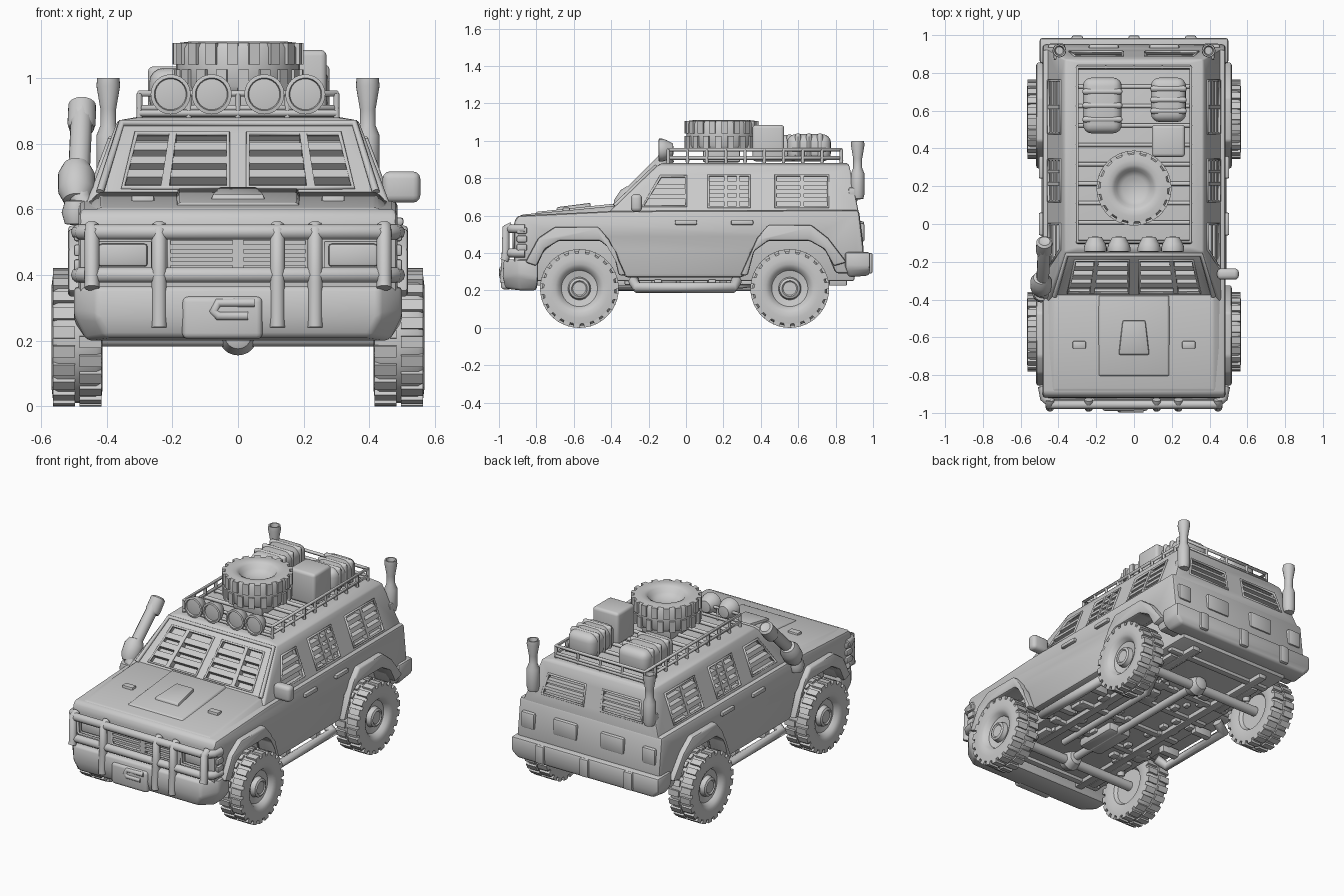
import bpy, bmesh, math, random
from mathutils import Vector, Matrix

if "Cube" in bpy.data.objects:
    bpy.data.objects.remove(bpy.data.objects["Cube"])

random.seed(4)


def add(name, bm, bevel=0.0, seg=2):
    if bevel:
        edges = [e for e in bm.edges if len(e.link_faces) == 2 and e.calc_face_angle(0) > 0.3]
        bmesh.ops.bevel(bm, geom=edges, offset=bevel, segments=seg, profile=0.5, affect='EDGES', clamp_overlap=True)
    bmesh.ops.recalc_face_normals(bm, faces=bm.faces)
    me = bpy.data.meshes.new(name)
    bm.to_mesh(me)
    bm.free()
    me.shade_smooth()
    me.set_sharp_from_angle(angle=math.radians(38))
    ob = bpy.data.objects.new(name, me)
    bpy.context.collection.objects.link(ob)
    return ob


def prism_into(bm, pts, fn, d0, d1):
    a = [bm.verts.new(fn(u, v, d0)) for u, v in pts]
    b = [bm.verts.new(fn(u, v, d1)) for u, v in pts]
    faces = [bm.faces.new(a), bm.faces.new(b[::-1])]
    n = len(pts)
    faces += [bm.faces.new((a[i], b[i], b[(i + 1) % n], a[(i + 1) % n])) for i in range(n)]
    bmesh.ops.recalc_face_normals(bm, faces=faces)


def prism(name, pts, fn, d0, d1, bevel=0.0):
    bm = bmesh.new()
    prism_into(bm, pts, fn, d0, d1)
    return add(name, bm, bevel)


def box(name, lo, hi, bevel=0.01, seg=2):
    bm = bmesh.new()
    c, s = (Vector(lo) + Vector(hi)) / 2, Vector(hi) - Vector(lo)
    bmesh.ops.create_cube(bm, size=1, matrix=Matrix.Translation(c) @ Matrix.Diagonal((*s, 1)))
    return add(name, bm, bevel, seg)


def hull(name, pts, bevel):
    # pts are the right half; mirrored over x
    bm = bmesh.new()
    for x, y, z in pts:
        bm.verts.new((x, y, z)), bm.verts.new((-x, y, z))
    bmesh.ops.convex_hull(bm, input=bm.verts)
    bmesh.ops.dissolve_limit(bm, angle_limit=0.02, verts=bm.verts, edges=bm.edges)
    return add(name, bm, bevel)


def tube(name, pts, r, cyclic=False):
    cu = bpy.data.curves.new(name, 'CURVE')
    cu.dimensions, cu.bevel_depth, cu.bevel_resolution, cu.use_fill_caps = '3D', r, 3, True
    sp = cu.splines.new('POLY')
    sp.points.add(len(pts) - 1)
    for p, co in zip(sp.points, pts):
        p.co = (*co, 1)
    sp.use_cyclic_u = cyclic
    ob = bpy.data.objects.new(name, cu)
    bpy.context.collection.objects.link(ob)


def lathe_bm(prof, seg=40):
    bm = bmesh.new()
    rings = [[bm.verts.new((r * math.cos(t), r * math.sin(t), h)) for t in
              [2 * math.pi * i / seg for i in range(seg)]] for r, h in prof]
    for a, b in zip(rings, rings[1:]):
        for i in range(seg):
            j = (i + 1) % seg
            bm.faces.new((a[i], a[j], b[j], b[i]))
    bmesh.ops.remove_doubles(bm, verts=bm.verts, dist=1e-5)
    return bm


def lathe(name, prof, loc, direction=(0, 0, 1), bm=None):
    bm = bm or lathe_bm(prof, 24)
    q = Vector(direction).to_track_quat('Z', 'Y')
    bm.transform(Matrix.Translation(loc) @ q.to_matrix().to_4x4())
    return add(name, bm)


def wheel(name, loc, direction, R, w, hub=True, n=22):
    h = w / 2
    prof = [(0, -.6), (.5, -.6), (.56, -.85), (.75, -1), (.9, -.95), (.95, -.75), (.95, .75), (.9, .95),
            (.75, 1), (.62, .97), (.53, .85), (.46, .55)]
    prof += [(.29, .45), (.26, .8), (.2, .88), (.17, .8), (0, .8)] if hub else [(.32, .3), (0, .2)]
    bm = lathe_bm([(r * R, z * h) for r, z in prof])
    # staggered tread blocks
    for s in (1, -1):
        for i in range(n):
            m = Matrix.Rotation(2 * math.pi * (i + .25 * s) / n, 4, 'Z') @ Matrix.Translation((.945 * R, 0, s * h * .52))
            bmesh.ops.create_cube(bm, size=1, matrix=m @ Matrix.Diagonal((.11 * R, .17 * R, h * .86, 1)))
    lathe(name, None, loc, direction, bm)


def window(name, shape, fn, cutter, rows, cols=(), depth=.03):
    # recessed opening with rim and protective bars
    bl, br, tl, tr, v0, v1 = shape
    quad = [(bl, v0), (br, v0), (tr, v1), (tl, v1)]
    prism_into(cutter, quad, fn, -depth, .06)
    tube(name + "_rim", [fn(u, v, 0) for u, v in quad], .008, True)

    def at(f, t):
        return ((bl + (br - bl) * f) * (1 - t) + (tl + (tr - tl) * f) * t, v0 + (v1 - v0) * t)
    bm = bmesh.new()
    for i in range(1, rows):
        t, k = i / rows, .07
        prism_into(bm, [at(0, t - k), at(1, t - k), at(1, t + k), at(0, t + k)], fn, -depth - .005, .004)
    for f in cols:
        prism_into(bm, [at(f - .04, 0), at(f + .04, 0), at(f + .04, 1), at(f - .04, 1)], fn, -depth - .005, .008)
    add(name + "_bars", bm)


def cut(ob, cutter):
    cu = add("window_cutter", cutter)
    m = ob.modifiers.new("cut", 'BOOLEAN')
    m.object, m.operation, m.solver = cu, 'DIFFERENCE', 'EXACT'
    dg = bpy.context.evaluated_depsgraph_get()
    me = bpy.data.meshes.new_from_object(ob.evaluated_get(dg))
    ob.modifiers.clear()
    ob.data = me
    me.set_sharp_from_angle(angle=math.radians(38))
    bpy.data.objects.remove(cu)


across = lambda u, v, d: (d, u, v)
front = lambda u, v, d: (u, -.92 - d, v)
screen = lambda u, v, d: (u, -.38 + (v - .65) * 1.045 - d * .7, v + d * .72)
rear = lambda u, v, d: (u, .916 - (v - .65) * .2 + d, v)
SIDES = ((1, "right"), (-1, "left"))

# lower body with wheel openings
lower = prism("lower_body", [(-.92, .3), (-.92, .565), (-.9, .6), (-.38, .625), (.925, .63), (.95, .42), (.93, .29),
              (.8, .29), (.75, .41), (.67, .47), (.43, .47), (.35, .41), (.31, .27), (-.33, .27), (-.38, .41),
              (-.46, .47), (-.68, .47), (-.76, .41), (-.81, .3)], across, -.485, .485, .018)
cutter = bmesh.new()
for s, n in SIDES:
    window(n + "_headlight", (s * .35 - .09, s * .35 + .09, s * .35 - .09, s * .35 + .09, .415, .505), front, cutter, 1)
    box(n + "_headlight_lens", (s * .35 - .075, -.915, .425), (s * .35 + .075, -.88, .495), .01)
window("grille", (-.21, .21, -.21, .21, .41, .51), front, cutter, 4, (.5,))
cut(lower, cutter)
box("chassis_core", (-.38, -.88, .25), (.38, .9, .58), .01)

# hood with scoop and vents
hull("hood", [(.485, -.92, .56), (.485, -.35, .56), (.483, -.35, .6), (.475, -.88, .58), (.42, -.88, .605), (.42, -.35, .655)], .012)
hull("hood_bulge", [(.21, -.82, .58), (.21, -.37, .6), (.18, -.8, .62), (.18, -.38, .664)], .006)
hull("hood_scoop", [(.085, -.7, .6), (.06, -.51, .6), (.08, -.69, .645), (.06, -.51, .668)], .008)
for s, n in SIDES:
    box(n + "_hood_vent", (s * .29 - .035, -.66, .6), (s * .29 + .035, -.62, .642), .006)

# cabin with barred windows
cabin = hull("cabin", [(.465, -.42, .61), (.463, .925, .61), (.367, -.15, .87), (.367, .873, .87), (.3, -.13, .88), (.3, .86, .882)], .014)
cutter = bmesh.new()
for s, n in SIDES:
    fn = lambda u, v, d, s=s: (s * (.45 - (v - .65) * .375 + d), u, v)
    window(n + "_front_window", (-.23, 0, -.135, 0, .65, .81), fn, cutter, 3)
    window(n + "_middle_window", (.12, .34, .12, .34, .645, .815), fn, cutter, 4, (.42, .72))
    window(n + "_rear_window", (.48, .76, .48, .76, .645, .815), fn, cutter, 4, (.5,))
    window(n + "_windshield", (s * .35, s * .03, s * .31, s * .03, .665, .83), screen, cutter, 4, (.4,))
    window(n + "_back_window", (s * .34, s * .06, s * .31, s * .06, .68, .8), rear, cutter, 3)
cut(cabin, cutter)
tube("windshield_frame", [screen(x, z, .002) for x, z in ((-.42, .65), (-.355, .86), (.355, .86), (.42, .65))], .012)

# fender flares, steps, handles, wheels
for s, n in SIDES:
    out = lambda u, v, d, s=s: (s * d, u, v)
    prism(n + "_front_flare", [(-.32, .28), (-.41, .47), (-.47, .54), (-.7, .54), (-.79, .48), (-.86, .35), (-.8, .33),
          (-.755, .42), (-.68, .465), (-.46, .465), (-.39, .41), (-.36, .28)], out, .4, .518, .012)
    prism(n + "_rear_flare", [(.29, .28), (.38, .48), (.44, .55), (.67, .55), (.76, .48), (.86, .35), (.79, .33),
          (.74, .42), (.66, .465), (.44, .465), (.365, .41), (.33, .28)], out, .4, .518, .012)
    tube(n + "_step", [(s * .4, -.28, .25), (s * .465, -.26, .215), (s * .465, .25, .215), (s * .4, .27, .25)], .029)
    for y in (-.15, .14):
        box(n + "_step_bracket", (s * .39 - .06, y - .02, .21), (s * .39 + .06, y + .02, .26), .005)
    for y in (0, .3):
        box(n + "_door_handle", (s * .49 - .014, y - .06, .55), (s * .49 + .014, y + .06, .575), .008)
    for z in (.43, .475, .52):
        box(n + "_marker_lamp", (s * .485 - .015, -.905, z - .018), (s * .485 + .015, -.85, z + .018), .008)
    box(n + "_tail_lamp", (s * .41 - .045, .92, .46), (s * .41 + .045, .955, .56), .012)
    box(n + "_tailgate_panel", (s * .16 - .08, .92, .47), (s * .16 + .08, .953, .57), .012)
    for y, w in ((-.57, "front"), (.555, "rear")):
        wheel(n + "_" + w + "_wheel", (s * .49, y, .21), (s, 0, 0), .21, .155)
    # exhaust stacks behind the cabin
    lathe(n + "_stack", [(0, 0), (.03, .005), (.036, .03), (.036, .14), (.024, .17), (.024, .22), (.036, .29), (.034, .315),
          (.026, .315), (.02, .28), (0, .28)], (s * .395, .918, .685))
    box(n + "_stack_mount", (s * .395 - .03, .87, .7), (s * .395 + .03, .92, .75), .008)

# bumpers
hull("front_bumper", [(.46, -.8, .2), (.46, -.89, .2), (.4, -.965, .21), (.5, -.79, .26), (.5, -.89, .28), (.43, -.98, .27),
                      (.5, -.79, .365), (.5, -.89, .365), (.43, -.975, .365)], .015)
hull("rear_bumper", [(.47, .87, .27), (.46, .98, .28), (.5, .85, .32), (.5, .985, .32), (.5, .85, .405), (.5, .985, .405)], .015)
for x in (-.3, 0, .3):
    box("rear_bumper_pad", (x - .03, .96, .29), (x + .03, .998, .4), .01)

# bull bar and winch
for z in (.53, .4):
    tube("bull_bar_rail", [(-.485, -.86, z), (-.475, -.92, z), (-.43, -.957, z), (.43, -.957, z), (.475, -.92, z), (.485, -.86, z)], .024)
for x, z0 in ((-.445, .36), (-.24, .24), (.12, .24), (.235, .24), (.445, .36)):
    tube("bull_bar_post", [(x, -.93, .545), (x, -.962, .53), (x, -.964, .38), (x, -.972, z0)], .023)
box("winch", (-.17, -.99, .205), (.075, -.93, .335), .018, 3)
tube("tow_hook", [(.05, -.985, .315), (-.06, -.985, .315), (-.075, -.985, .29), (-.06, -.985, .275), (.03, -.985, .275)], .014)

# mirror and raised air intake
box("mirror", (.44, -.295, .62), (.555, -.235, .715), .022, 3)
tube("mirror_arm", [(.42, -.26, .64), (.5, -.265, .66)], .018)
tube("intake_pipe", [(-.455, -.37, .59), (-.48, -.36, .63), (-.485, -.33, .69), (-.475, -.11, .91)], .034)
lathe("intake_cap", [(0, -.07), (.038, -.07), (.043, -.05), (.042, .02), (.03, .03), (0, .02)], (-.475, -.11, .9), (.02, .5, .6))
lathe("intake_canister", [(0, -.075), (.04, -.065), (.056, -.03), (.056, .03), (.04, .065), (0, .075)], (-.492, -.32, .68), (0, .4, .6))
lathe("intake_elbow", [(0, -.04), (.035, -.035), (.045, 0), (.035, .035), (0, .04)], (-.492, -.37, .59))

# roof rack
X, Y0, Y1 = .3, -.095, .83
for z in (.908, .952):
    tube("rack_rail", [(-X, Y0, z), (X, Y0, z), (X, Y1, z), (-X, Y1, z)], .01, True)
for i in range(10):
    y = Y0 + (Y1 - Y0) * i / 9
    for x in (-X, X):
        tube("rack_post", [(x, y, .87), (x, y, .952)], .009)
    tube("rack_slat", [(-X, y, .893), (X, y, .893)], .011)
for x in (-.15, 0, .15):
    for y in (Y0, Y1):
        tube("rack_end_post", [(x, y, .87), (x, y, .952)], .009)

# roof lights
for x in (-.205, -.08, .08, .205):
    lathe("roof_light", [(0, -.05), (.035, -.045), (.054, -.01), (.061, .01), (.061, .03), (.05, .032), (.047, .022), (0, .028)],
          (x, -.115, .95), (0, -1, 0))

# cargo
wheel("spare_tire", (0, .19, 1.033), (0, 0, 1), .198, .155, False, 18)
box("spare_base", (-.1, .09, .885), (.1, .29, .98), .01)
for n, lo, hi in (("left_bag", (-.27, .48, .89), (-.065, .775, 1.03)), ("right_bag", (.09, .54, .89), (.275, .775, 1.035))):
    box(n, lo, hi, .045, 4)
    for f in (.25, .5, .75):
        y = lo[1] + (hi[1] - lo[1]) * f
        box(n + "_strap", (lo[0] - .004, y - .016, .9), (hi[0] + .004, y + .016, hi[2] + .005), .035, 3)
box("cargo_box", (.095, .355, .89), (.27, .525, 1.085), .018, 3)

# underbody: axles, differentials, shaft, frame
for y in (-.57, .555):
    tube("axle", [(-.46, y, .21), (.46, y, .21)], .03)
    lathe("differential", [(0, -.065), (.04, -.05), (.06, 0), (.04, .05), (0, .065)], (.0, y, .215), (0, 1, 0))
    for s, n in SIDES:
        tube(n + "_shock", [(s * .33, y + .06, .21), (s * .3, y + .1, .32)], .022)
        box(n + "_leaf_spring", (s * .3 - .025, y - .17, .225), (s * .3 + .025, y + .17, .25), .006)
tube("drive_shaft", [(0, -.55, .22), (0, .53, .22)], .024)
tube("exhaust_pipe", [(.15, -.45, .23), (.15, .3, .23), (.22, .45, .25), (.22, .85, .25)], .02)
box("gearbox", (-.08, -.4, .2), (.08, -.12, .26), .02)
for s, n in SIDES:
    box(n + "_frame_rail", (s * .25 - .025, -.84, .225), (s * .25 + .025, .86, .27), .006)
for y in (-.75, -.3, -.05, .2, .4, .75):
    box("cross_member", (-.36, y - .02, .23), (.36, y + .02, .265), .006)
for i in range(50):
    x, y, a = random.uniform(-.34, .34), random.uniform(-.5, .5), random.uniform(.015, .035)
    box("underbody_fitting", (x - a, y - a, .228), (x + a, y + a * 1.4, .26), .008)
